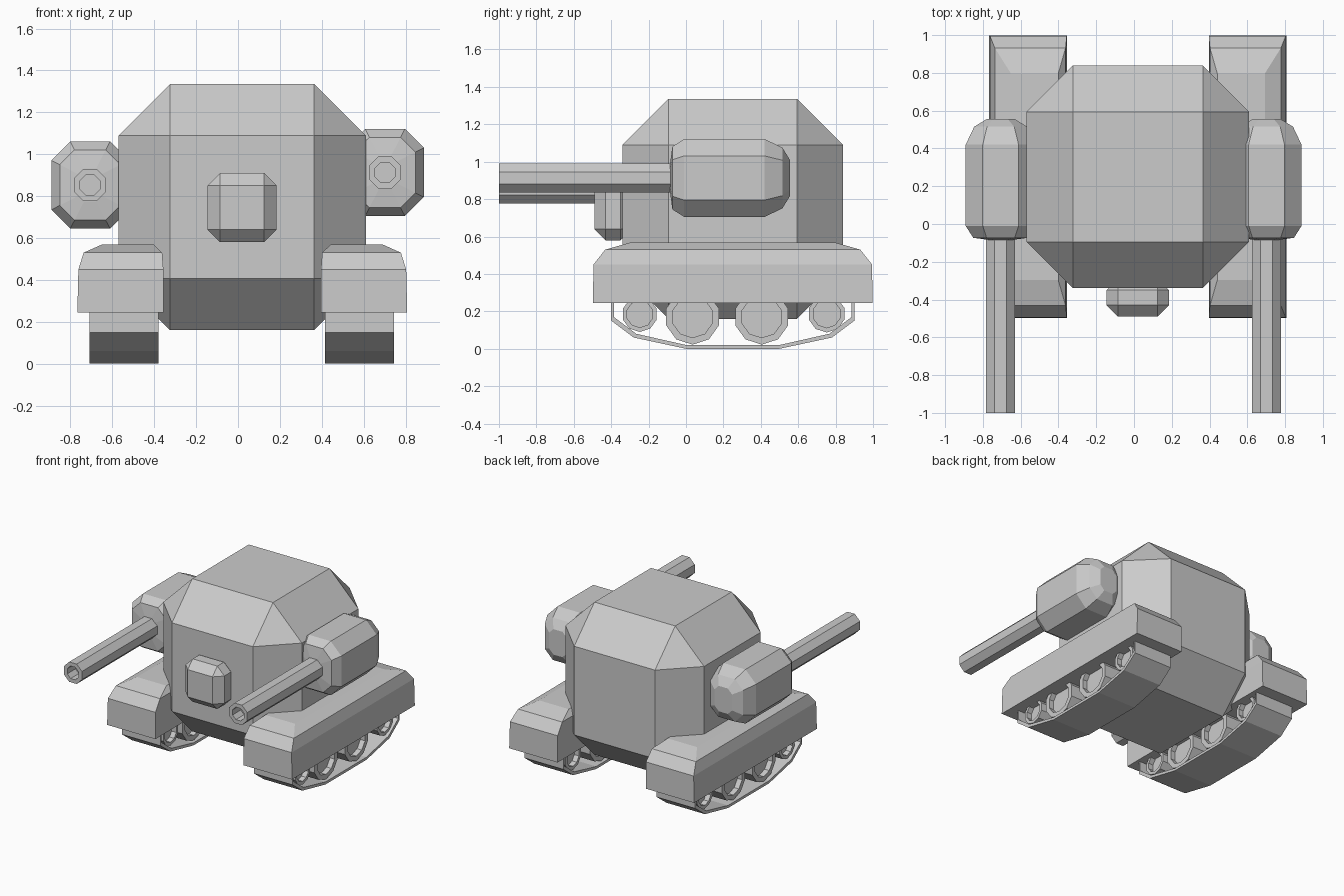
import bpy, bmesh, math
from mathutils import Vector

cube = bpy.data.objects.get("Cube")
if cube:
    bpy.data.objects.remove(cube, do_unlink=True)

grey = bpy.data.materials.new("plain grey")
grey.use_nodes = True
grey.diffuse_color = (0.6, 0.6, 0.6, 1)
grey.node_tree.nodes["Principled BSDF"].inputs["Base Color"].default_value = (0.6, 0.6, 0.6, 1)


def finish(name, bm):
    bmesh.ops.recalc_face_normals(bm, faces=bm.faces)
    mesh = bpy.data.meshes.new(name)
    bm.to_mesh(mesh)
    bm.free()
    mesh.materials.append(grey)
    obj = bpy.data.objects.new(name, mesh)
    bpy.context.collection.objects.link(obj)
    return obj


def loft(name, rings, closed=False):
    """Skin a list of point rings; cap the ends or join them into a loop."""
    bm = bmesh.new()
    loops = [[bm.verts.new(p) for p in ring] for ring in rings]
    pairs = list(zip(loops, loops[1:]))
    if closed:
        pairs.append((loops[-1], loops[0]))
    for a, b in pairs:
        n = len(a)
        for i in range(n):
            bm.faces.new((a[i], a[(i + 1) % n], b[(i + 1) % n], b[i]))
    if not closed:
        bm.faces.new(loops[0])
        bm.faces.new(loops[-1])
    return finish(name, bm)


def chamfered_box(name, low, high, chamfer):
    low, high = Vector(low), Vector(high)
    bm = bmesh.new()
    bmesh.ops.create_cube(bm, size=1)
    for v in bm.verts:
        v.co = [(low[i] + high[i]) / 2 + v.co[i] * (high[i] - low[i]) for i in range(3)]
    bmesh.ops.bevel(bm, geom=bm.edges[:], offset=chamfer, segments=1, affect='EDGES')
    return finish(name, bm)


def circle(axis, centre, radius, sides):
    """Regular polygon around the x or y axis."""
    pts = []
    for i in range(sides):
        a = math.tau * (i + 0.5) / sides
        u, w = radius * math.cos(a), radius * math.sin(a)
        pts.append(Vector(centre) + Vector((0, u, w) if axis == 'x' else (u, 0, w)))
    return pts


# Main body and front nose block
chamfered_box("body", (-0.57, -0.34, 0.16), (0.61, 0.84, 1.335), 0.246)
chamfered_box("nose_block", (-0.145, -0.49, 0.58), (0.185, -0.29, 0.91), 0.06)


def gun_pod(side, x, z):
    # Eight-sided pod with a shallow front and a rounder back
    rings = []
    for y, inset in ((-0.085, 0.13), (-0.073, 0.04), (-0.01, 0), (0.42, 0), (0.515, 0.045), (0.555, 0.11)):
        w, h = 0.185 - inset, 0.208 - inset
        c = 0.09 * w / 0.185
        half = [(w, h - c), (w - c, h), (c - w, h), (-w, h - c)]
        section = half + [(-a, -b) for a, b in half]
        rings.append([(x + a, y, z + b) for a, b in section])
    loft(side + "_gun_pod", rings)
    # Hollow-ended barrel
    loft(side + "_barrel", [circle('y', (x, y, z), r, 8) for y, r in
                            ((-0.05, 0.083), (-1, 0.083), (-1, 0.052), (-0.9, 0.052))])


def fender(side, s, outer, inner):
    # Track cover: straight skirt, then two sloping bands up to the flat top
    rings = []
    for z, out_in, in_in, end_in in ((0.245, 0, 0, 0), (0.45, 0.005, 0, 0.002),
                                     (0.53, 0.03, 0.006, 0.065), (0.568, 0.115, 0.045, 0.2)):
        a, b = s * (outer - out_in), s * (inner + in_in)
        front, back = -0.497 + end_in, 0.997 - end_in
        rings.append([(a, front, z), (b, front, z), (b, back, z), (a, back, z)])
    loft(side + "_fender", rings)


def track(side, x0, x1):
    # Thin belt that hangs below the fender
    path = [(-0.4, 0.26), (-0.4, 0.15), (-0.28, 0.06), (0, 0),
            (0.5, 0), (0.78, 0.06), (0.9, 0.15), (0.9, 0.26)]
    rings = []
    for y, z in path:
        t = 0.02
        dy = t * 0.7 if y < -0.2 else -t * 0.7 if y > 0.7 else 0
        dz = 0 if z > 0.2 else t
        rings.append([(x0, y, z), (x1, y, z), (x1, y + dy, z + dz), (x0, y + dy, z + dz)])
    loft(side + "_track_belt", rings)
    # Road wheels with recessed hubs on both faces
    a, b = x0 + 0.02, x1 - 0.02
    for i, (y, z, r) in enumerate(((-0.247, 0.185, 0.095), (0.035, 0.17, 0.148),
                                   (0.405, 0.17, 0.148), (0.752, 0.187, 0.1))):
        hub = r * 0.75
        steps = ((a + 0.04, hub), (a, hub), (a, r), (b, r), (b, hub), (b - 0.04, hub))
        loft(f"{side}_wheel_{i + 1}", [circle('x', (x, y, z), rad, 10) for x, rad in steps])


gun_pod("left", 0.702, 0.913)
gun_pod("right", -0.706, 0.853)
fender("left", 1, 0.808, 0.396)
fender("right", -1, 0.767, 0.356)
track("left", 0.415, 0.745)
track("right", -0.708, -0.38)
